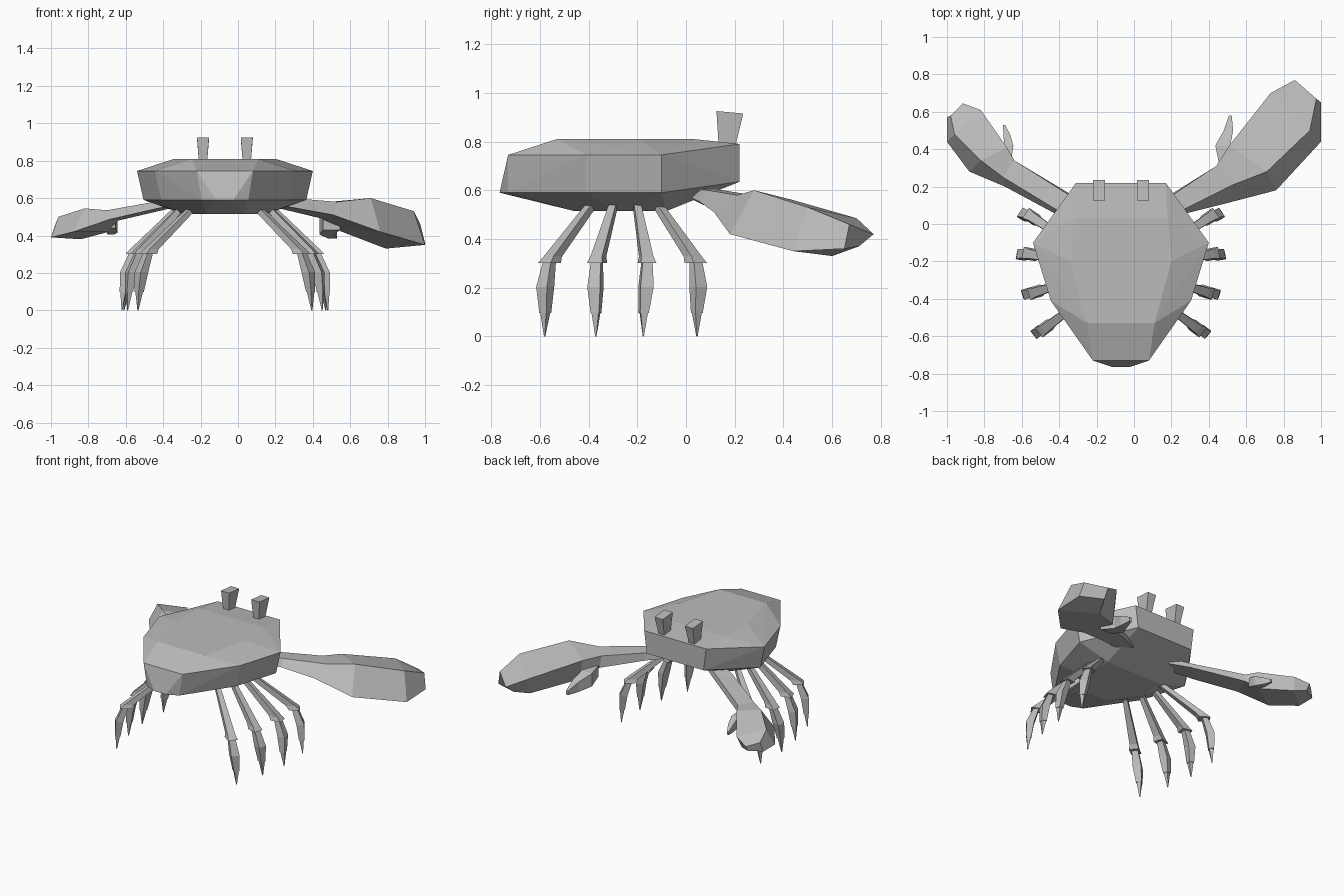
import bpy, bmesh
from mathutils import Vector

if "Cube" in bpy.data.objects:
    bpy.data.objects.remove(bpy.data.objects["Cube"])

CX = -0.07  # body centre line

shell = bpy.data.materials.new("shell_grey")
shell.diffuse_color = (0.5, 0.5, 0.5, 1)
shell.use_nodes = True
shell.node_tree.nodes["Principled BSDF"].inputs["Base Color"].default_value = shell.diffuse_color


def finish(name, bm):
    bmesh.ops.recalc_face_normals(bm, faces=bm.faces[:])
    me = bpy.data.meshes.new(name)
    bm.to_mesh(me)
    bm.free()
    me.materials.append(shell)
    ob = bpy.data.objects.new(name, me)
    bpy.context.collection.objects.link(ob)
    return ob


def hull(name, points):
    bm = bmesh.new()
    for p in points:
        bm.verts.new(p)
    res = bmesh.ops.convex_hull(bm, input=bm.verts[:])
    junk = {g for g in res["geom_interior"] + res["geom_unused"]
            if isinstance(g, bmesh.types.BMVert)}
    bmesh.ops.delete(bm, geom=list(junk), context='VERTS')
    bmesh.ops.dissolve_limit(bm, angle_limit=0.02, verts=bm.verts[:], edges=bm.edges[:])
    return finish(name, bm)


def loft(name, sections):
    """Skin a row of four-point sections and cap both ends."""
    bm = bmesh.new()
    rings = [[bm.verts.new(p) for p in s] for s in sections]
    for a, b in zip(rings, rings[1:]):
        for i in range(4):
            j = (i + 1) % 4
            bm.faces.new((a[i], a[j], b[j], b[i]))
    bm.faces.new(rings[0])
    bm.faces.new(rings[-1])
    return finish(name, bm)


def square(c, side, up, w, h):
    return [c + side * (w * a) + up * (h * b)
            for a, b in ((-.5, -.5), (.5, -.5), (.5, .5), (-.5, .5))]


# Body: faceted shell, half outline mirrored about its centre line
half = [
    (.24, .22, .79), (.25, .03, .81), (.27, -.20, .81), (.18, -.53, .81),
    (.47, -.10, .745), (.375, -.41, .745), (.15, -.73, .745),
    (.22, .22, .635), (.435, -.10, .59), (.34, -.41, .59),
    (.125, -.73, .59), (.045, -.765, .59),
    (.22, -.08, .515), (.21, -.30, .515), (.10, -.46, .515),
]
hull("body", [(CX + s * x, y, z) for x, y, z in half for s in (-1, 1)])

# Eye stalks: flared blocks
for side, s in (("left", -1), ("right", 1)):
    x = CX + s * .117
    loft("eye_stalk_" + side, [
        [(x - .02, .135, .77), (x + .02, .135, .77), (x + .02, .20, .77), (x - .02, .20, .77)],
        [(x - .032, .125, .925), (x + .032, .125, .925),
         (x + .032, .235, .915), (x - .032, .235, .915)]])

# Claws: sections from shoulder to tip (outer top, outer bottom, inner bottom, inner top)
loft("large_claw", [
    [(.16, .03, .61), (.17, .02, .57), (.08, .09, .57), (.08, .09, .61)],
    [(.29, .09, .60), (.29, .06, .55), (.20, .16, .55), (.20, .15, .60)],
    [(.53, .21, .58), (.51, .115, .51), (.45, .31, .49), (.44, .31, .575)],
    [(.71, .28, .60), (.76, .18, .42), (.53, .42, .43), (.51, .42, .565)],
    [(.94, .50, .53), (1.0, .44, .35), (.79, .60, .33), (.73, .70, .485)],
    [(.975, .67, .46), (1.0, .65, .36), (.84, .71, .37), (.86, .77, .42)]])
loft("small_claw", [
    [(-.29, .02, .61), (-.30, .01, .57), (-.22, .08, .57), (-.22, .08, .61)],
    [(-.42, .08, .585), (-.43, .06, .545), (-.34, .16, .55), (-.34, .15, .585)],
    [(-.70, .25, .535), (-.69, .20, .485), (-.64, .34, .48), (-.64, .34, .53)],
    [(-.82, .34, .545), (-.88, .28, .42), (-.69, .40, .42), (-.68, .41, .53)],
    [(-.96, .48, .50), (-1.0, .44, .39), (-.84, .58, .38), (-.82, .61, .46)],
    [(-.98, .58, .45), (-1.0, .57, .39), (-.91, .62, .39), (-.915, .645, .43)]])


# Claw thumbs: bent tapering fingers beside each palm
def thumb(name, path, widths):
    side, up = Vector((1, 0, 0)), Vector((0, 0, 1))
    loft(name, [square(Vector(p), side, up, w, h) for p, (w, h) in zip(path, widths)])


thumb("large_thumb", [(.50, .32, .47), (.475, .42, .45), (.505, .50, .42), (.515, .58, .40)],
      [(.09, .08), (.08, .09), (.05, .07), (.015, .03)])
thumb("small_thumb", [(-.69, .35, .47), (-.67, .42, .45), (-.68, .48, .43), (-.695, .53, .42)],
      [(.07, .06), (.05, .07), (.035, .05), (.012, .02)])

# Walking legs: hip x, hip y, knee x, knee y, tip x, tip y (x from the centre line)
legs = [(.25, -.11, .48, .04, .54, .045), (.27, -.20, .49, -.16, .55, -.175),
        (.25, -.30, .46, -.365, .52, -.37), (.19, -.395, .41, -.56, .465, -.58)]
Z = Vector((0, 0, 1))
for label, s in (("left", -1), ("right", 1)):
    for n, (hx, hy, kx, ky, tx, ty) in enumerate(legs, 1):
        hip = Vector((CX + s * hx, hy, .53))
        knee = Vector((CX + s * kx, ky, .31))
        tip = Vector((CX + s * tx, ty, 0))
        out = Vector((knee.x - hip.x, knee.y - hip.y, 0)).normalized()
        side = Z.cross(out)
        # upper segment, flaring to the knee
        tilt = (out * .65 + Z * .75).normalized()
        loft(f"upper_leg_{label}_{n}", [
            square(hip, side, tilt, .03, .03),
            square(knee + (hip - knee) * .08, side, out, .05, .06),
            square(knee - Z * .008, side, out, .065, .07)])
        # lower segment, bulging then ending in a point
        ankle = tip.lerp(knee, .12) + Z * .06
        mid = knee.lerp(ankle, .5) + out * .015
        loft(f"lower_leg_{label}_{n}", [
            square(knee, side, out, .04, .035),
            square(mid, side, out, .055, .05),
            square(ankle, side, out, .036, .034)])
        loft(f"foot_{label}_{n}", [
            square(ankle, side, out, .03, .028),
            square(tip, side, out, .004, .004)])
